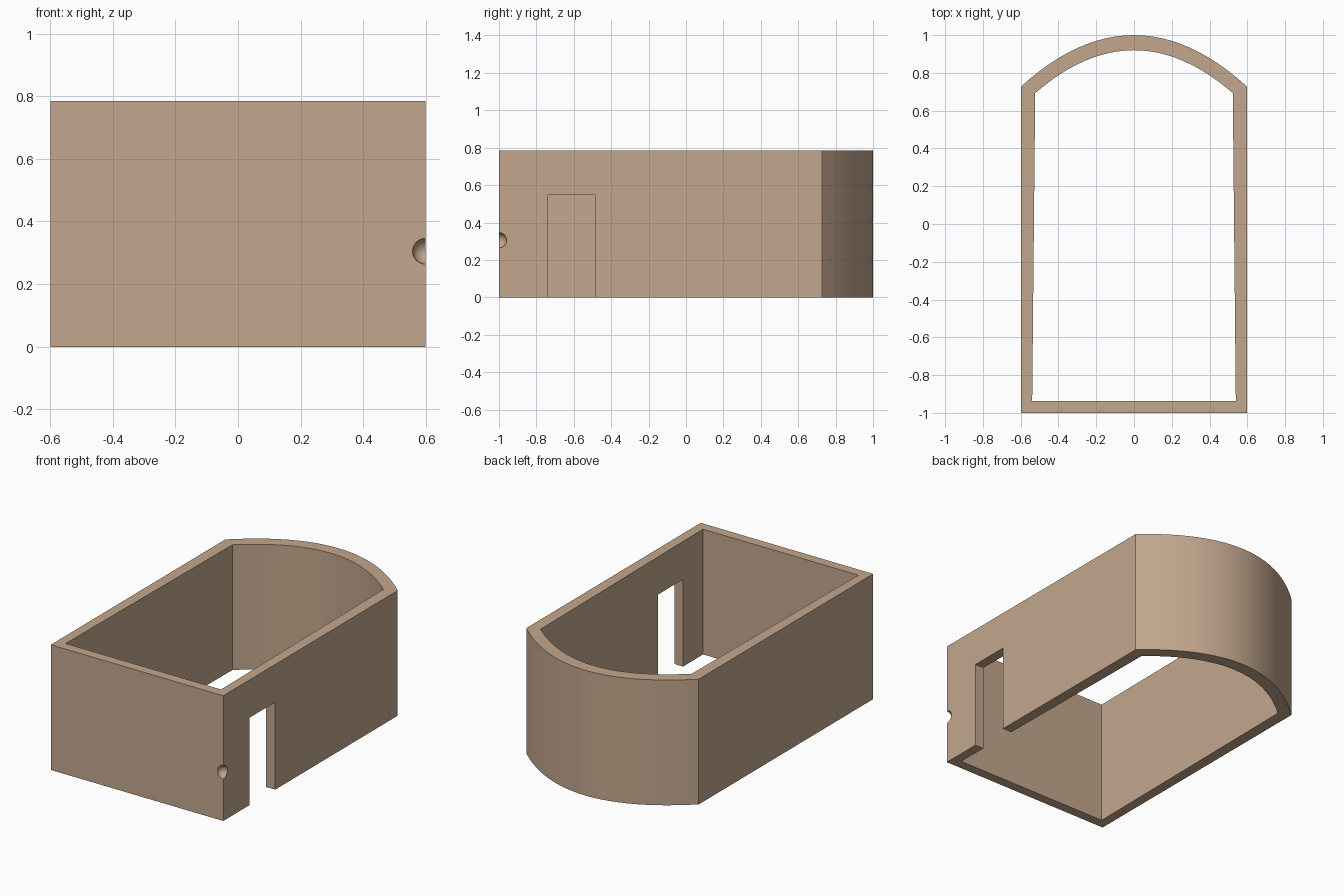
import bpy, bmesh

if "Cube" in bpy.data.objects:
    bpy.data.objects.remove(bpy.data.objects["Cube"])

HEIGHT = 0.785
ARC_STEPS = 24


def plan(front_x, back_x, front_y, shoulder_y, apex_y):
    """Floor plan outline: straight front and sides, bowed back."""
    pts = [(-front_x, front_y), (front_x, front_y)]
    for i in range(ARC_STEPS + 1):
        t = 1 - 2 * i / ARC_STEPS
        pts.append((back_x * t, apex_y - (apex_y - shoulder_y) * t * t))
    return pts


def cut(target, cutter):
    mod = target.modifiers.new("cut", 'BOOLEAN')
    mod.operation = 'DIFFERENCE'
    mod.solver = 'EXACT'
    mod.object = cutter
    bpy.context.view_layer.objects.active = target
    bpy.ops.object.modifier_apply(modifier=mod.name)
    bpy.data.objects.remove(cutter)


clay = bpy.data.materials.new("warm tan")
clay.diffuse_color = (0.55, 0.39, 0.27, 1)
clay.use_nodes = True
clay.node_tree.nodes["Principled BSDF"].inputs["Base Color"].default_value = clay.diffuse_color

# Walls: ring between outer and inner plans, open at top and bottom
outer = plan(0.598, 0.598, -1.0, 0.728, 1.0)
inner = plan(0.539, 0.523, -0.938, 0.693, 0.92)
bm = bmesh.new()
loops = [[bm.verts.new((x, y, z)) for x, y in pts]
         for pts, z in ((outer, 0), (outer, HEIGHT), (inner, HEIGHT), (inner, 0))]
n = len(outer)
for k in range(4):
    a, b = loops[k], loops[(k + 1) % 4]
    for i in range(n):
        j = (i + 1) % n
        bm.faces.new((a[i], a[j], b[j], b[i]))
bmesh.ops.recalc_face_normals(bm, faces=bm.faces)
mesh = bpy.data.meshes.new("walls")
bm.to_mesh(mesh)
bm.free()
mesh.materials.append(clay)
walls = bpy.data.objects.new("walls", mesh)
bpy.context.collection.objects.link(walls)

# Doorway through the right wall
bpy.ops.mesh.primitive_cube_add(size=1, location=(0.58, -0.6125, 0.224))
door = bpy.context.object
door.name = "doorway_cutter"
door.scale = (0.3, 0.253, 0.648)
bpy.ops.object.transform_apply(location=False, rotation=False, scale=True)
cut(walls, door)

# Small round notch in the front right corner
bpy.ops.mesh.primitive_uv_sphere_add(segments=24, ring_count=12, radius=0.041,
                                     location=(0.598, -1.0, 0.305))
notch = bpy.context.object
notch.name = "notch_cutter"
cut(walls, notch)

# One colour, smooth bow with crisp corners
walls.data.materials.clear()
walls.data.materials.append(clay)
for p in walls.data.polygons:
    p.material_index = 0
bpy.ops.object.select_all(action='DESELECT')
walls.select_set(True)
bpy.context.view_layer.objects.active = walls
bpy.ops.object.shade_smooth_by_angle(angle=0.35)
